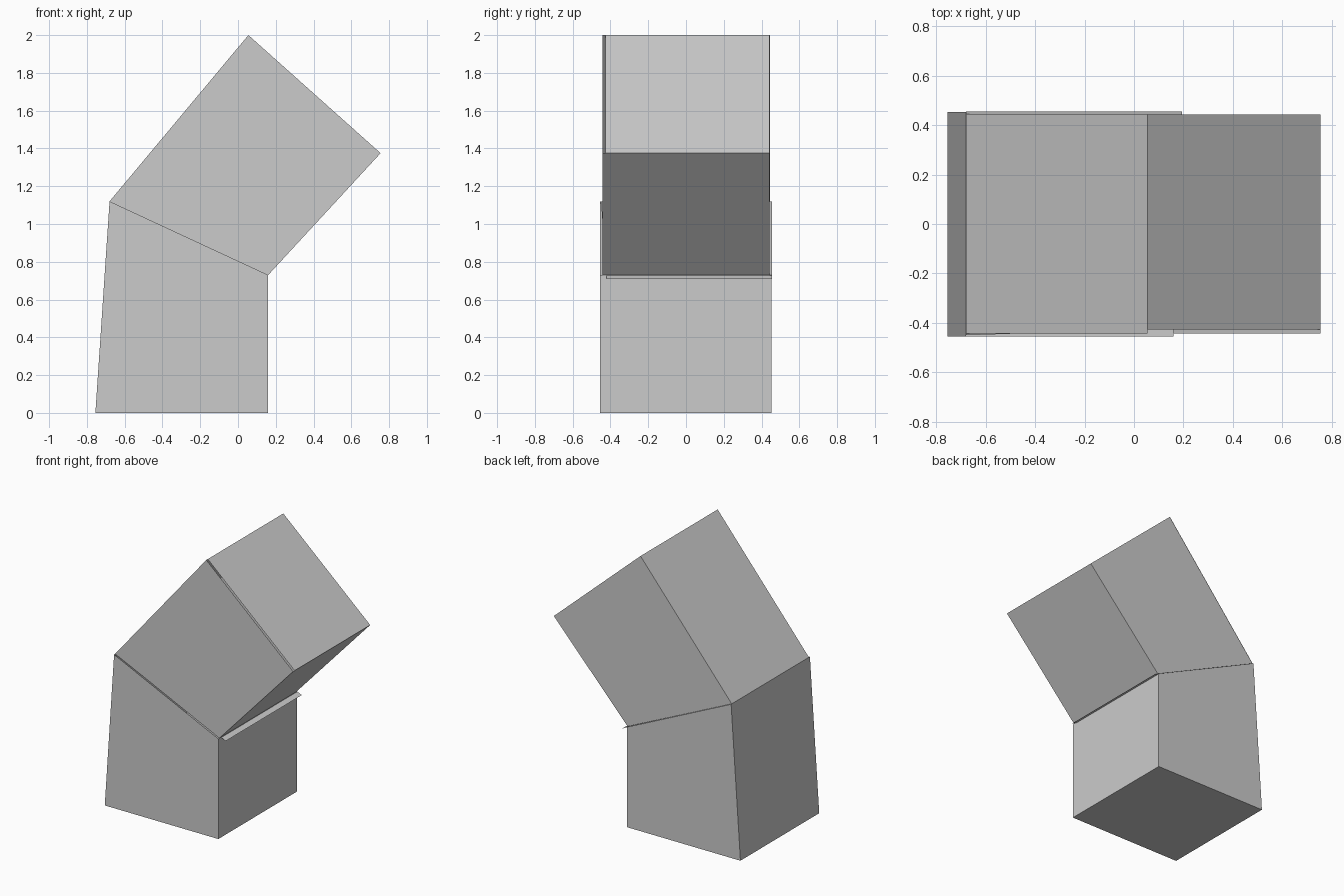
import bpy
from mathutils import Vector

cube = bpy.data.objects.get("Cube")
if cube:
    bpy.data.objects.remove(cube, do_unlink=True)

grey = bpy.data.materials.new("plain grey")
grey.use_nodes = True
colour = (0.6, 0.6, 0.6, 1)
grey.diffuse_color = colour
grey.node_tree.nodes["Principled BSDF"].inputs["Base Color"].default_value = colour


def sheet(name, corners, centre):
    """One flat sheet, turned so that it faces away from the block centre."""
    pts = [Vector(c) for c in corners]
    middle = sum(pts, Vector()) / len(pts)
    if (pts[1] - pts[0]).cross(pts[2] - pts[1]).dot(middle - centre) < 0:
        pts.reverse()
    mesh = bpy.data.meshes.new(name)
    mesh.from_pydata(pts, [], [range(len(pts))])
    mesh.materials.append(grey)
    bpy.context.collection.objects.link(bpy.data.objects.new(name, mesh))


def side(name, a, b, front_a, front_b, back, centre):
    """A sheet running in depth between two profile points."""
    sheet(name, [(a[0], front_a, a[1]), (b[0], front_b, b[1]),
                 (b[0], back, b[1]), (a[0], back, a[1])], centre)


def ends(name, profile, front, back, centre):
    for label, y in (("front", front), ("back", back)):
        sheet(f"{name}_{label}", [(x, y, z) for x, z in profile], centre)


# Shared profile points
base_left, base_right = (-0.755, 0), (0.16, 0)
bend_left, bend_right = (-0.68, 1.12), (0.16, 0.73)
peak, tip, lid_edge = (0.055, 2.0), (0.755, 1.375), (0.195, 0.71)

# Lower block: four walls, floor and an overhanging sloped lid
c = Vector((-0.25, 0, 0.5))
ends("lower", [base_left, base_right, bend_right, bend_left], -0.455, 0.452, c)
side("lower_floor", base_left, base_right, -0.455, -0.455, 0.452, c)
side("lower_left_wall", base_left, bend_left, -0.455, -0.455, 0.452, c)
side("lower_right_wall", base_right, bend_right, -0.455, -0.455, 0.452, c)
side("lower_lid", bend_left, lid_edge, -0.45, -0.42, 0.455, c)

# Upper tilted block: sheets with a narrow slot along the top end
c = Vector((0.07, 0, 1.3))
ends("upper", [bend_left, bend_right, tip, peak], -0.443, 0.443, c)
side("upper_left_slope", bend_left, peak, -0.443, -0.443, 0.445, c)
side("upper_end", peak, tip, -0.427, -0.427, 0.443, c)
side("upper_underside", bend_right, tip, -0.443, -0.443, 0.443, c)
